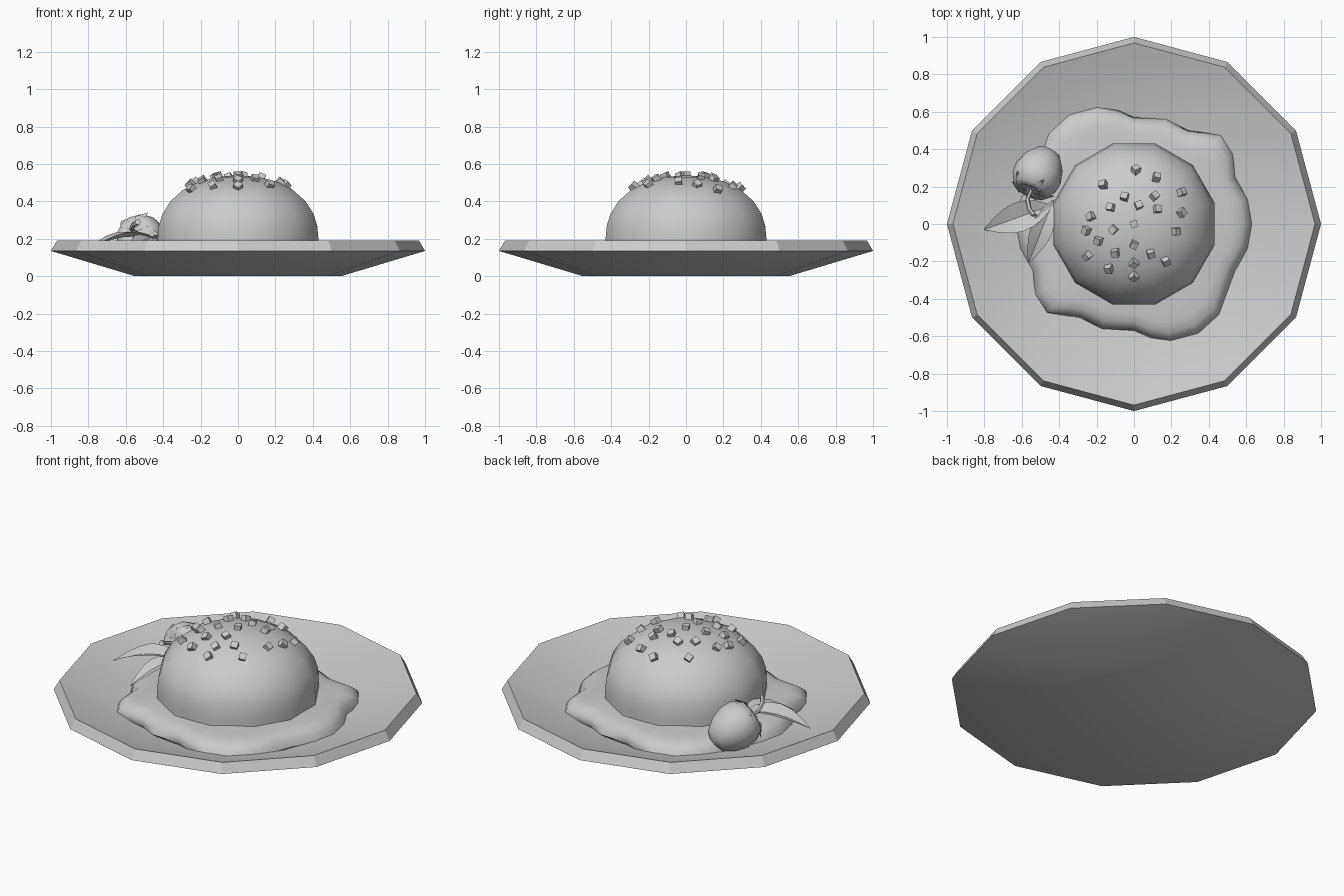
import bpy, bmesh, math, random
from mathutils import Vector, Matrix

random.seed(4)
if "Cube" in bpy.data.objects:
    bpy.data.objects.remove(bpy.data.objects["Cube"])

grey = bpy.data.materials.new("plain grey")
grey.use_nodes = True
tone = (0.6, 0.6, 0.6, 1)
grey.diffuse_color = tone
grey.node_tree.nodes["Principled BSDF"].inputs["Base Color"].default_value = tone


def finish(name, bm, smooth=None):
    bmesh.ops.recalc_face_normals(bm, faces=bm.faces)
    mesh = bpy.data.meshes.new(name)
    bm.to_mesh(mesh)
    bm.free()
    mesh.materials.append(grey)
    obj = bpy.data.objects.new(name, mesh)
    bpy.context.collection.objects.link(obj)
    if smooth:
        bpy.ops.object.select_all(action='DESELECT')
        obj.select_set(True)
        bpy.context.view_layer.objects.active = obj
        bpy.ops.object.shade_smooth_by_angle(angle=math.radians(smooth))
    return obj


def loft(rings):
    """Skin a list of closed point rings and cap both ends."""
    bm = bmesh.new()
    loops = [[bm.verts.new(p) for p in ring] for ring in rings]
    n = len(loops[0])
    for a, b in zip(loops, loops[1:]):
        for i in range(n):
            j = (i + 1) % n
            bm.faces.new((a[i], a[j], b[j], b[i]))
    bm.faces.new(loops[0])
    bm.faces.new(loops[-1])
    return bm


def circle(r, z, n=12, turn=0.0):
    return [Vector((r * math.cos(math.tau * i / n + turn),
                    r * math.sin(math.tau * i / n + turn), z)) for i in range(n)]


# Plate: twelve-sided dish with a bevelled rim
plate_profile = [(0.55, 0), (1, 0.135), (0.968, 0.19), (0.55, 0.05)]
finish("plate", loft([circle(r, z) for r, z in plate_profile]), 25)

# Sauce: point-symmetric puddle, smoothed from half an outline
half = [(.63, 0), (.61, .13), (.54, .25), (.53, .38), (.47, .48), (.37, .49),
        (.29, .5), (.17, .56), (0, .57), (-.09, .61), (-.2, .63), (-.35, .59),
        (-.46, .49), (-.5, .36), (-.54, .25), (-.61, .13)]
outline = [Vector((s * x, s * y, 0)) for s in (1, -1) for x, y in half]
layers = [(.95, .045), (1, .075), (.975, .115), (.92, .14), (.84, .15), (.74, .152), (.6, .16)]
finish("sauce", loft([[p * k + Vector((0, 0, z)) for p in outline] for k, z in layers]), 60)

# Dome: twelve-sided rounded pudding
RADIUS, BASE, RISE, POWER = 0.445, 0.2, 0.338, 2.2


def dome_height(r):
    return BASE + RISE * max(0, 1 - (r / RADIUS) ** POWER) ** (1 / POWER)


turn = math.pi / 12
rings = [circle(RADIUS * 0.99, 0.06, 12, turn), circle(RADIUS, BASE, 12, turn)]
for k in (.985, .94, .84, .68, .48, .25, .05):
    rings.append(circle(RADIUS * k, dome_height(RADIUS * k), 12, turn))
finish("dome", loft(rings), 50)

# Sprinkles: small tilted cubes resting on the dome
spots = [(.01, .29), (.12, .25), (.255, .17), (.255, .06), (.225, -.04), (.17, -.2),
         (.09, -.16), (0, -.21), (0, -.28), (-.135, -.24), (-.25, -.17), (-.19, -.09),
         (-.11, -.03), (0, 0), (.025, .1), (.11, .15), (.125, .08), (-.05, .145),
         (-.165, .21), (-.23, .04), (-.255, -.035), (-.125, .09), (-.1, -.155), (0, -.11)]
bm = bmesh.new()
for x, y in spots:
    r = math.hypot(x, y)
    normal = Vector((x, y, 0.25))
    spin = Matrix.Rotation(random.uniform(0, math.pi), 4, 'Z')
    place = Matrix.Translation((x, y, dome_height(r) + 0.004))
    tilt = normal.to_track_quat('Z', 'Y').to_matrix().to_4x4()
    bmesh.ops.create_cube(bm, size=0.037, matrix=place @ tilt @ spin)
finish("sprinkles", bm)

# Fruit: round body with a dimple where the stem sits
axis = Vector((-.4, -.8, .4))
fruit_place = Matrix.Translation((-.51, .275, .19)) @ axis.to_track_quat('Z', 'Y').to_matrix().to_4x4()
body = [(.02, -.145), (.07, -.125), (.11, -.07), (.132, 0), (.128, .06),
        (.1, .11), (.06, .122), (.02, .095)]
bm = loft([circle(r, z) for r, z in body])
bm.transform(fruit_place)
finish("fruit", bm, 70)

# Fruit leaflets: small pointed flaps around the stem
bm = bmesh.new()
for i in range(5):
    flap = [(.02, 0, .12), (.08, .03, .125), (.135, 0, .08), (.08, -.03, .125)]
    rot = Matrix.Rotation(math.tau * i / 5, 4, 'Z')
    bm.faces.new([bm.verts.new(fruit_place @ rot @ Vector(p)) for p in flap])
finish("fruit_leaflets", bm)

# Stem: short bent stalk
path = [((-.545, .19, .23), .012), ((-.57, .13, .25), .012),
        ((-.56, .08, .275), .013), ((-.535, .045, .29), .016)]
lean = Vector((.1, -1, .4)).to_track_quat('Z', 'Y')
finish("stem", loft([[lean @ p + Vector(c) for p in circle(r, 0, 6)] for c, r in path]), 50)


# Leaves: folded blades with a raised arch, resting on the plate
def leaf(name, base, tip, width):
    base, tip = Vector(base), Vector(tip)
    side = (tip - base).cross(Vector((0, 0, 1))).normalized()
    bm = bmesh.new()
    rows = []
    steps = 6
    for i in range(steps + 1):
        t = i / steps
        mid = base.lerp(tip, t) + Vector((0, 0, .035 * math.sin(math.pi * t)))
        w = width * math.sin(math.pi * t ** 0.9) ** 0.9 if 0 < i < steps else 0.002
        lift = Vector((0, 0, w * 0.35))
        rows.append([bm.verts.new(p) for p in (mid - side * w + lift, mid, mid + side * w + lift)])
    for a, b in zip(rows, rows[1:]):
        for k in (0, 1):
            bm.faces.new((a[k], a[k + 1], b[k + 1], b[k]))
    finish(name, bm, 20)


leaf("long_leaf", (-.44, .1, .2), (-.8, -.03, .145), .08)
leaf("short_leaf", (-.43, .13, .2), (-.565, -.21, .125), .06)
